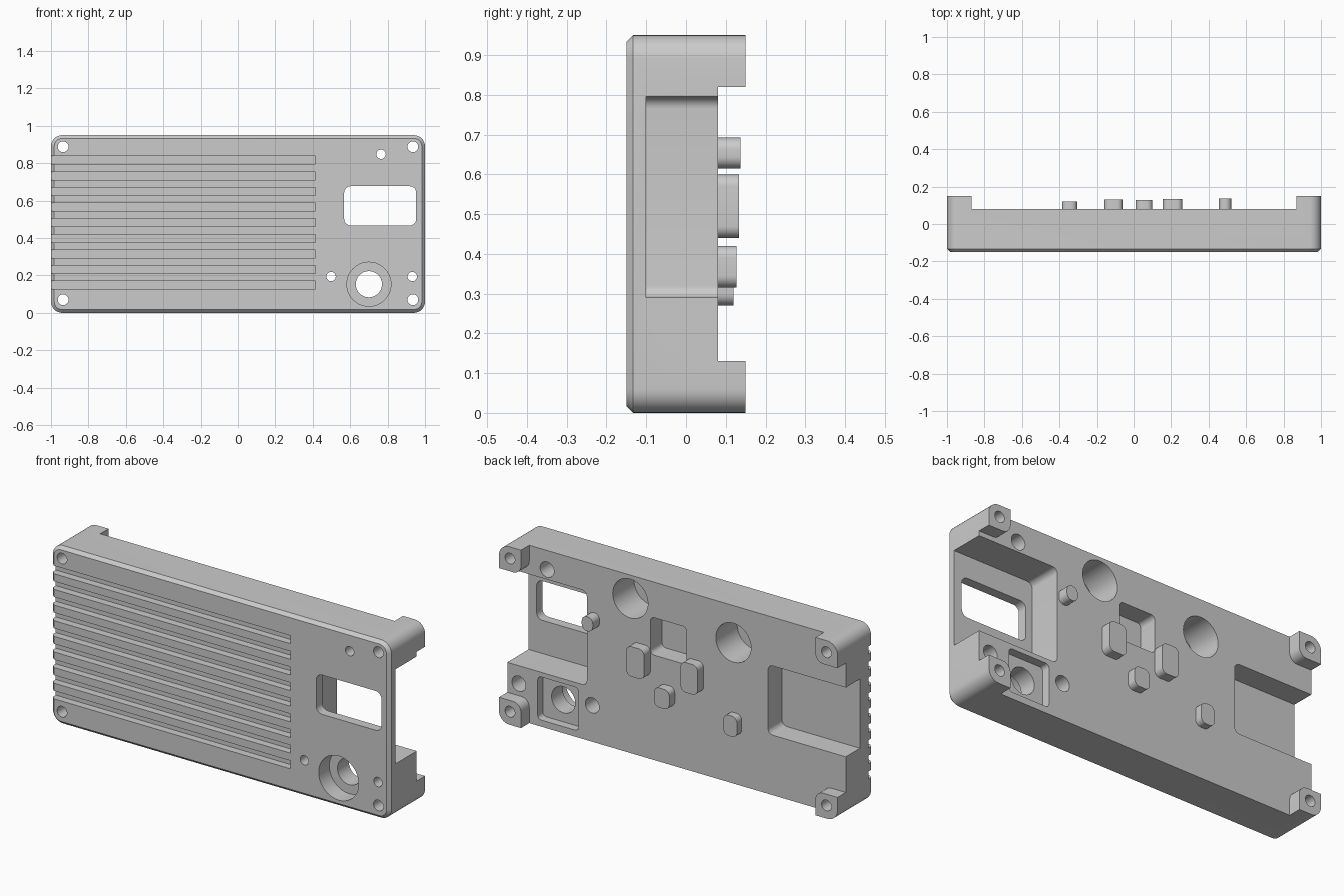
import bpy, bmesh
from math import cos, sin, pi

if "Cube" in bpy.data.objects:
    bpy.data.objects.remove(bpy.data.objects["Cube"])


def arc(cx, cz, r, a0, a1, n=8):
    return [(cx + r * cos(a0 + (a1 - a0) * i / n), cz + r * sin(a0 + (a1 - a0) * i / n))
            for i in range(n + 1)]


def rounded(x0, x1, z0, z1, r):
    return (arc(x1 - r, z0 + r, r, -pi / 2, 0) + arc(x1 - r, z1 - r, r, 0, pi / 2)
            + arc(x0 + r, z1 - r, r, pi / 2, pi) + arc(x0 + r, z0 + r, r, pi, 1.5 * pi))


def rect(x0, x1, z0, z1):
    return [(x0, z0), (x1, z0), (x1, z1), (x0, z1)]


def circle(x, z, r, n=40):
    return arc(x, z, r, 0, 2 * pi, n)[:-1]


def loft(name, sections):
    """Solid through matching (y, profile) sections, profile points being (x, z)."""
    bm = bmesh.new()
    rings = [[bm.verts.new((x, y, z)) for x, z in pts] for y, pts in sections]
    n = len(rings[0])
    for a, b in zip(rings, rings[1:]):
        for i in range(n):
            bm.faces.new((a[i], a[(i + 1) % n], b[(i + 1) % n], b[i]))
    bm.faces.new(rings[0])
    bm.faces.new(rings[-1])
    bmesh.ops.recalc_face_normals(bm, faces=bm.faces)
    me = bpy.data.meshes.new(name)
    bm.to_mesh(me)
    bm.free()
    ob = bpy.data.objects.new(name, me)
    bpy.context.collection.objects.link(ob)
    return ob


def smooth(ob):
    bpy.ops.object.select_all(action='DESELECT')
    ob.select_set(True)
    bpy.context.view_layer.objects.active = ob
    bpy.ops.object.shade_smooth_by_angle(angle=pi / 6)


FRONT, BACK, POST, H, C = -0.15, 0.08, 0.15, 0.95, 0.017

# Housing block with chamfered front edge
body = loft("housing", [
    (FRONT, rounded(-1 + C, 1 - C, C, H - C, 0.06 - C)),
    (FRONT + C, rounded(-1, 1, 0, H, 0.06)),
    (POST, rounded(-1, 1, 0, H, 0.06))])


def cut(pts, y0, y1):
    tool = loft("cutter", [(y0, pts), (y1, pts)])
    tool.hide_render = True
    mod = body.modifiers.new("cut", 'BOOLEAN')
    mod.operation, mod.solver, mod.object = 'DIFFERENCE', 'EXACT', tool
    bpy.context.view_layer.objects.active = body
    bpy.ops.object.modifier_apply(modifier=mod.name)
    bpy.data.objects.remove(tool)


# Lower the back, leaving four corner posts: cross profile mirrored from a quarter
r = 0.045
quarter = [(1.1, 0.345)] + arc(0.87 + r, 0.345 + r, r, -pi / 2, -pi, 6) + [(0.87, 0.6)]
quarter = [(x, z) for x, z in quarter]
cross = (quarter + [(-x, z) for x, z in reversed(quarter)]
         + [(-x, -z) for x, z in quarter] + [(x, -z) for x, z in reversed(quarter)])
cut([(x, z + H / 2) for x, z in cross], BACK, 0.3)

# Cooling slots on the front
for i in range(9):
    z = 0.148 + i * 0.0835
    cut(rect(-1.1, 0.415, z - 0.0215, z + 0.0215), -0.3, -0.11)

# Pockets on the back
cut(rounded(0.53, 1.2, 0.29, 0.795, 0.03), -0.10, 0.3)
cut(rounded(-1.2, -0.54, 0.32, 0.69, 0.03), -0.04, 0.3)
cut(rounded(-0.06, 0.155, 0.56, 0.76, 0.025), -0.02, 0.3)
cut(rounded(0.58, 0.82, 0.035, 0.265, 0.02), 0.035, 0.3)
for x, z in ((0.273, 0.825), (-0.336, 0.752)):
    cut(circle(x, z, 0.104), -0.10, 0.3)

# Display window and stepped control hole
cut(rounded(0.568, 0.953, 0.467, 0.677, 0.035), -0.3, 0.3)
cut(circle(0.70, 0.153, 0.118), -0.3, -0.06)
cut(circle(0.70, 0.153, 0.07), -0.3, 0.3)

# Small holes, wider at the back
for x, z in ((0.765, 0.848), (0.498, 0.194), (0.932, 0.194)):
    cut(circle(x, z, 0.025, 24), -0.3, 0.3)
    cut(circle(x, z, 0.041, 24), -0.09, 0.3)

# Corner screw holes
for x in (-0.935, 0.935):
    for z in (0.07, 0.888):
        cut(circle(x, z, 0.029, 24), -0.3, 0.3)
smooth(body)

# Raised contact pads on the back: x0, x1, z0, z1, top
pads = [(0.455, 0.52, 0.615, 0.692, 0.137),
        (0.155, 0.26, 0.44, 0.60, 0.133),
        (-0.16, -0.06, 0.44, 0.60, 0.132),
        (0.01, 0.10, 0.315, 0.42, 0.127),
        (-0.385, -0.305, 0.27, 0.38, 0.12)]
for i, (x0, x1, z0, z1, top) in enumerate(pads):
    outline = rounded(x0, x1, z0, z1, 0.03)
    smooth(loft(f"contact_pad_{i + 1}", [(BACK - 0.005, outline), (top, outline)]))
